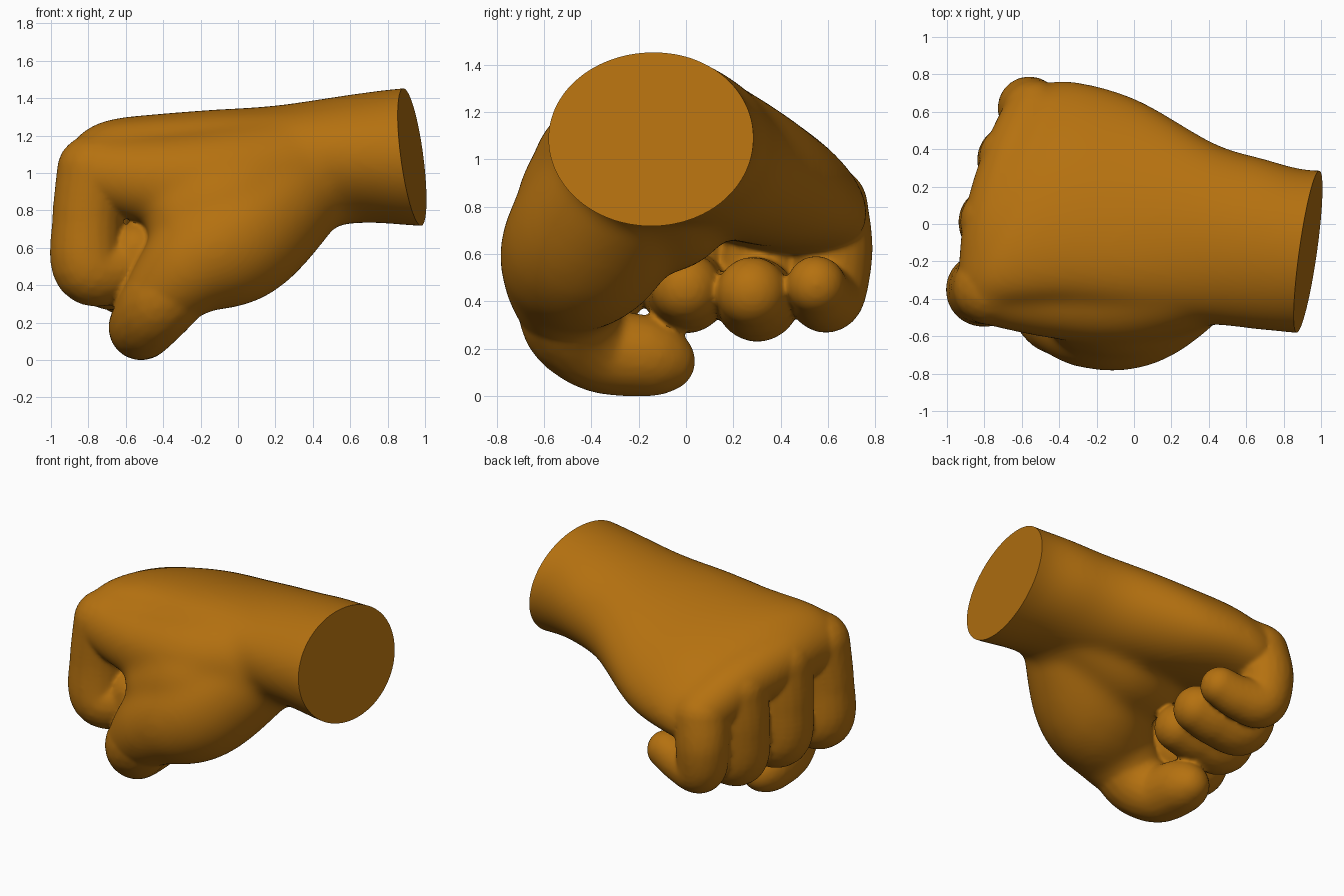
import bpy, bmesh, math
from mathutils import Vector, Matrix

if "Cube" in bpy.data.objects:
    bpy.data.objects.remove(bpy.data.objects["Cube"])

skin = bpy.data.materials.new("amber_skin")
skin.use_nodes = True
colour = (0.46, 0.165, 0.005, 1)
skin.diffuse_color = colour
skin.node_tree.nodes["Principled BSDF"].inputs["Base Color"].default_value = colour


def resample(keys, steps):
    """Catmull-Rom interpolation of equal-length tuples."""
    k = [keys[0]] + list(keys) + [keys[-1]]
    out = []
    for i in range(1, len(k) - 2):
        for s in range(steps):
            t = s / steps
            out.append([0.5 * (2 * b + (c - a) * t + (2 * a - 5 * b + 4 * c - d) * t * t
                               + (3 * b - a - 3 * c + d) * t ** 3)
                        for a, b, c, d in zip(*k[i - 1:i + 3])])
    return out + [list(keys[-1])]


def limb(bm, keys, steps=8):
    """Rounded limb: overlapping balls along a path of (x, y, z, radius)."""
    for x, y, z, r in resample(keys, steps):
        bmesh.ops.create_icosphere(bm, subdivisions=3, radius=r,
                                   matrix=Matrix.Translation((x, y, z)))


def loft(bm, keys, steps=6, sides=48):
    """Oval sections (x, centre y, centre z, half width, half height, roll, slant)."""
    rings = []
    for x, cy, cz, ry, rz, roll, slant in resample(keys, steps):
        ring = []
        for i in range(sides):
            a = 2 * math.pi * i / sides
            u, v = ry * math.cos(a), rz * math.sin(a)
            y = u * math.cos(roll) - v * math.sin(roll)
            z = u * math.sin(roll) + v * math.cos(roll)
            ring.append(bm.verts.new((x + slant * y, cy + y, cz + z)))
        rings.append(ring)
    for a, b in zip(rings, rings[1:]):
        for i in range(sides):
            j = (i + 1) % sides
            bm.faces.new((a[i], a[j], b[j], b[i]))
    bm.faces.new(rings[0][::-1])
    bm.faces.new(rings[-1])


fist = bpy.data.objects.new("fist", bpy.data.meshes.new("fist"))
bpy.context.collection.objects.link(fist)


def fuse(bm, voxel, rounds):
    """Fuse overlapping parts into one soft skin and return it as a bmesh."""
    bmesh.ops.recalc_face_normals(bm, faces=bm.faces)
    bm.to_mesh(fist.data)
    bm.free()
    remesh = fist.modifiers.new("fuse", "REMESH")
    remesh.mode = "VOXEL"
    remesh.voxel_size = voxel
    soften = fist.modifiers.new("soften", "SMOOTH")
    soften.factor = 0.5
    soften.iterations = rounds
    graph = bpy.context.evaluated_depsgraph_get()
    soft = bmesh.new()
    soft.from_mesh(fist.evaluated_get(graph).to_mesh())
    fist.modifiers.clear()
    return soft


bm = bmesh.new()

# wrist and back of the hand
loft(bm, [
    (1.15, -0.15, 1.09, 0.44, 0.38, 0, 0),
    (0.92, -0.148, 1.09, 0.44, 0.37, 0, 0),
    (0.70, -0.11, 1.085, 0.46, 0.35, -0.05, 0),
    (0.42, -0.05, 1.055, 0.49, 0.335, -0.14, 0),
    (0.00, 0.10, 1.00, 0.60, 0.305, -0.33, 0),
    (-0.35, 0.17, 0.97, 0.63, 0.285, -0.38, 0.05),
    (-0.62, 0.16, 0.94, 0.63, 0.265, -0.40, 0.22),
    (-0.75, 0.14, 0.92, 0.54, 0.20, -0.42, 0.28),
])

# thumb base, its palm side and its outer side
limb(bm, [(0.36, -0.19, 1.01, 0.31), (0.02, -0.40, 0.68, 0.36), (-0.22, -0.50, 0.53, 0.28),
          (-0.40, -0.49, 0.36, 0.21)])
limb(bm, [(0.42, -0.10, 1.00, 0.30), (0.05, -0.09, 0.84, 0.31), (-0.18, -0.12, 0.77, 0.24)])
limb(bm, [(0.30, -0.24, 0.95, 0.30), (-0.03, -0.39, 0.83, 0.32), (-0.25, -0.44, 0.76, 0.25)])

# web between thumb and index finger
limb(bm, [(-0.75, -0.35, 1.00, 0.20), (-0.40, -0.37, 0.96, 0.25), (0.00, -0.33, 0.95, 0.32),
          (0.45, -0.17, 1.04, 0.34)])

# knuckle row
limb(bm, [(-0.75, -0.34, 1.02, 0.20), (-0.72, 0.00, 1.02, 0.20), (-0.63, 0.34, 0.95, 0.19),
          (-0.53, 0.58, 0.82, 0.18)], 10)
bm = fuse(bm, 0.02, 45)

# thumb
limb(bm, [(-0.30, -0.50, 0.45, 0.22), (-0.42, -0.48, 0.31, 0.21), (-0.50, -0.36, 0.20, 0.185),
          (-0.52, -0.17, 0.17, 0.17), (-0.52, -0.09, 0.15, 0.13)])

# curled fingers, index to little
limb(bm, [(-0.77, -0.34, 1.01, 0.20), (-0.805, -0.35, 0.75, 0.19),
          (-0.79, -0.35, 0.50, 0.20), (-0.62, -0.33, 0.50, 0.17), (-0.54, -0.33, 0.58, 0.16)])
limb(bm, [(-0.73, 0.01, 1.00, 0.20), (-0.75, 0.01, 0.75, 0.19),
          (-0.72, 0.00, 0.48, 0.19), (-0.52, 0.00, 0.45, 0.17), (-0.36, 0.00, 0.46, 0.15)])
limb(bm, [(-0.64, 0.35, 0.92, 0.19), (-0.66, 0.34, 0.68, 0.18),
          (-0.62, 0.31, 0.43, 0.18), (-0.42, 0.29, 0.42, 0.17), (-0.28, 0.28, 0.44, 0.15)])
limb(bm, [(-0.53, 0.59, 0.80, 0.18), (-0.56, 0.62, 0.62, 0.17),
          (-0.53, 0.60, 0.44, 0.16), (-0.38, 0.57, 0.43, 0.14), (-0.24, 0.55, 0.47, 0.125)])
bm = fuse(bm, 0.013, 8)

# cut the wrist flat
cut = bmesh.ops.bisect_plane(bm, geom=bm.verts[:] + bm.edges[:] + bm.faces[:],
                             plane_co=Vector((0.93, -0.15, 1.09)),
                             plane_no=Vector((1, -0.14, 0.13)), clear_outer=True)
bmesh.ops.contextual_create(bm, geom=[e for e in cut["geom_cut"]
                                      if isinstance(e, bmesh.types.BMEdge)])

# stand on the ground
bmesh.ops.translate(bm, verts=bm.verts, vec=(0, 0, -min(v.co.z for v in bm.verts)))
bm.to_mesh(fist.data)
bm.free()
fist.data.materials.append(skin)

bpy.context.view_layer.objects.active = fist
fist.select_set(True)
bpy.ops.object.shade_smooth_by_angle(angle=math.radians(50))
